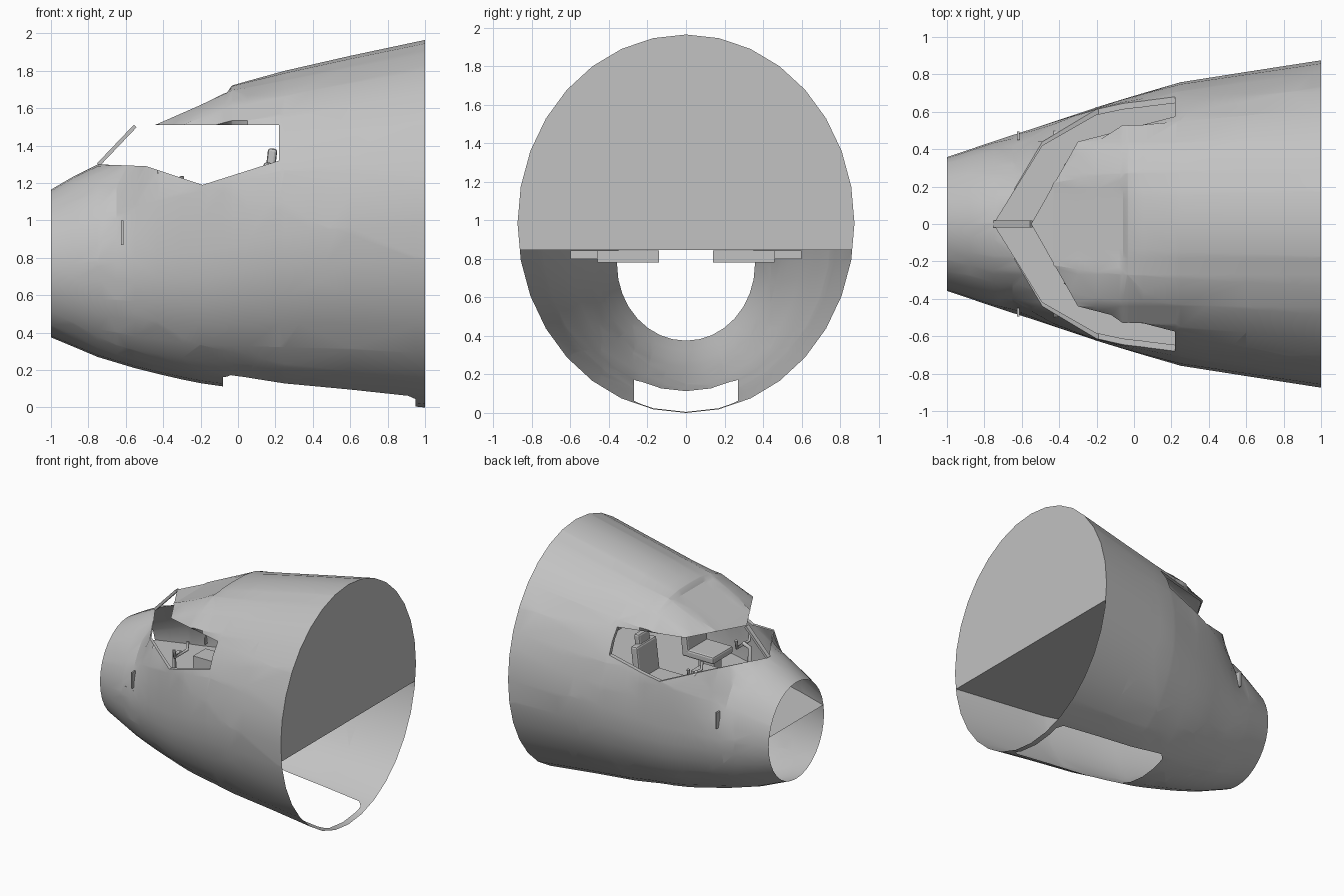
import bpy, bmesh, math
from mathutils import Vector

if "Cube" in bpy.data.objects:
    bpy.data.objects.remove(bpy.data.objects["Cube"])

grey = bpy.data.materials.new("plain_grey")
grey.diffuse_color = (0.54, 0.54, 0.54, 1)
grey.use_nodes = True
grey.node_tree.nodes["Principled BSDF"].inputs["Base Color"].default_value = grey.diffuse_color
FLOOR = 0.845
SEG = 32

# hull stations: x, half width, bottom, widest height, top, upper squareness
STATIONS = [
    (-1.0, .358, .375, .77, 1.165, 2), (-.88, .398, .325, .77, 1.235, 2),
    (-.75, .442, .27, .775, 1.30, 2), (-.65, .475, .24, .78, 1.405, 1.65),
    (-.55, .507, .21, .79, 1.513, 1.95), (-.43, .547, .18, .81, 1.535, 2.9),
    (-.3, .59, .15, .82, 1.58, 3.8), (-.2, .624, .13, .83, 1.625, 3.7),
    (-.06, .667, .11, .86, 1.70, 3), (-.03, .676, .107, .865, 1.722, 2.8),
    (.05, .70, .10, .88, 1.745, 2.5), (.25, .758, .07, .93, 1.80, 2.15),
    (.6, .813, .04, .96, 1.88, 2.05), (1.0, .875, 0, .985, 1.965, 2)]
# side profile of the window openings (x, z)
WINDOW = [(-.8, 1.30), (-.49, 1.29), (-.19, 1.19), (.22, 1.32), (.22, 1.51), (-.8, 1.51)]


def finish(bm, name, angle=None):
    me = bpy.data.meshes.new(name)
    bm.to_mesh(me)
    bm.free()
    ob = bpy.data.objects.new(name, me)
    bpy.context.collection.objects.link(ob)
    me.materials.append(grey)
    if angle:
        bpy.ops.object.select_all(action='DESELECT')
        bpy.context.view_layer.objects.active = ob
        ob.select_set(True)
        bpy.ops.object.shade_smooth_by_angle(angle=math.radians(angle))
    return ob


def section(st):
    x, b, bot, c, top, k = st
    pts = []
    for i in range(SEG):
        a = 2 * math.pi * i / SEG
        cy, s = math.cos(a), math.sin(a)
        e, h = (k, top - c) if s >= 0 else (2, c - bot)
        r = (abs(cy) ** e + abs(s) ** e) ** (-1 / e)
        pts.append((x, b * r * cy, c + h * r * s))
    return pts


def cut(bm, co, no, clear=False):
    bmesh.ops.bisect_plane(bm, geom=bm.verts[:] + bm.edges[:] + bm.faces[:], dist=1e-5,
                           plane_co=co, plane_no=no, clear_inner=clear)


def inside(px, pz, poly):
    hit = False
    for (x1, z1), (x2, z2) in zip(poly, poly[1:] + poly[:1]):
        if (z1 > pz) != (z2 > pz) and px < (x2 - x1) * (pz - z1) / (z2 - z1) + x1:
            hit = not hit
    return hit


def box(name, lo, hi, tilt=0, bevel=0):
    lo, hi = Vector(lo), Vector(hi)
    bm = bmesh.new()
    bmesh.ops.create_cube(bm, size=1)
    for v in bm.verts:
        v.co = Vector(v.co[i] * (hi - lo)[i] for i in range(3))
    if bevel:
        bmesh.ops.bevel(bm, geom=bm.edges[:], offset=bevel, segments=2, affect='EDGES', profile=.5)
    ob = finish(bm, name)
    ob.location = (lo + hi) / 2
    ob.rotation_euler[1] = tilt
    return ob


def tube(name, pts, r):
    cu = bpy.data.curves.new(name, 'CURVE')
    cu.dimensions = '3D'
    cu.bevel_depth, cu.bevel_resolution, cu.use_fill_caps = r, 2, True
    sp = cu.splines.new('POLY')
    sp.points.add(len(pts) - 1)
    for p, q in zip(sp.points, pts):
        p.co = (*q, 1)
    ob = bpy.data.objects.new(name, cu)
    bpy.context.collection.objects.link(ob)
    cu.materials.append(grey)


# fuselage shell, lofted through the stations
bm = bmesh.new()
rings = [[bm.verts.new(p) for p in section(s)] for s in STATIONS]
for r1, r2 in zip(rings, rings[1:]):
    for i in range(SEG):
        j = (i + 1) % SEG
        bm.faces.new((r1[i], r1[j], r2[j], r2[i]))

# window openings
for (x1, z1), (x2, z2) in zip(WINDOW[:-1], WINDOW[1:]):
    cut(bm, (x1, 0, z1), (z1 - z2, 0, x2 - x1))
cut(bm, (0, .44, 0), (0, 1, 0))
cut(bm, (0, -.44, 0), (0, 1, 0))
gone = [f for f in bm.faces if inside(f.calc_center_median().x, f.calc_center_median().z, WINDOW)]
bmesh.ops.delete(bm, geom=gone, context='FACES')
rim = [e for e in bm.edges if e.is_boundary and all(v.co.z > 1.185 and -.8 < v.co.x < .5 for v in e.verts)]
# straighten the rims into a two-pane windscreen and flat side windows
for v in {v for e in rim for v in e.verts}:
    x, y, z = v.co
    s, a = (1 if y >= 0 else -1), abs(y)
    if z > 1.505:
        if a < .441:
            v.co.x = -.55 + .25 * a / .44
        else:
            v.co.y = s * (.44 + (x + .3) * .26)
    elif x < -.2:
        if a < .441:
            v.co.x = -.75 + .26 * a / .44
            v.co.z = 1.30 - .01 * a / .44
        else:
            v.co.x = max(x, -.49)
            v.co.y = s * (.44 + (v.co.x + .49) * .6)
            v.co.z = 1.29 - (v.co.x + .49) / 3
# reveals around the openings
for v in bmesh.ops.extrude_edge_only(bm, edges=rim)["geom"]:
    if isinstance(v, bmesh.types.BMVert):
        v.co.y *= 0.95

# belly bay cut-out with chamfered corners
for co, no in [((-.08, 0, 0), (1, 0, 0)), ((.95, 0, 0), (1, 0, 0)),
               ((0, .27, 0), (0, 1, 0)), ((0, -.27, 0), (0, 1, 0))]:
    cut(bm, co, no)
for s in (-1, 1):
    cut(bm, (-.08, s * .23, 0), (1, -s, 0))
    cut(bm, (.95, s * .23, 0), (1, s, 0))
gone = []
for f in bm.faces:
    c = f.calc_center_median()
    y = abs(c.y)
    if c.z < .4 and -.08 < c.x < .95 and y < .27 and y - c.x < .31 and y + c.x < 1.18:
        gone.append(f)
bmesh.ops.delete(bm, geom=gone, context='FACES')

# flat sunken roof panel
for co, no in [((-.06, 0, 0), (1, 0, 0)), ((-.035, 0, 0), (1, 0, 0)),
               ((0, .185, 0), (0, 1, 0)), ((0, -.185, 0), (0, 1, 0))]:
    cut(bm, co, no)
for v in bm.verts:
    if v.co.z > 1.512 and abs(v.co.y) < .186 and v.co.x < -.05:
        v.co.z = min(v.co.z, max(1.51, 1.51 + (v.co.x + .43) * .46))
bmesh.ops.remove_doubles(bm, verts=bm.verts[:], dist=1e-4)
bmesh.ops.recalc_face_normals(bm, faces=bm.faces[:])
finish(bm, "fuselage_shell", 22)

# rear bulkhead
bm = bmesh.new()
bm.faces.new([bm.verts.new(p) for p in section(STATIONS[-1])])
cut(bm, (0, 0, FLOOR), (0, 0, 1), True)
finish(bm, "rear_bulkhead")

# cockpit floor
bm = bmesh.new()
pairs = []
for x, b, bot, c, top, k in STATIONS:
    e, h = (k, top - c) if FLOOR >= c else (2, c - bot)
    w = b * (1 - (abs(FLOOR - c) / h) ** e) ** (1 / e) - .004
    pairs.append((bm.verts.new((x, -w, FLOOR)), bm.verts.new((x, w, FLOOR))))
for p, q in zip(pairs, pairs[1:]):
    bm.faces.new((p[0], q[0], q[1], p[1]))
finish(bm, "floor")

# windscreen centre post
box("centre_post", (-.79, -.018, 1.392), (-.505, .018, 1.412), -math.atan2(.21, .2))
box("centre_pedestal", (-.35, -.08, FLOOR), (-.1, .08, 1.05))

for s, side in ((-1, "right"), (1, "left")):
    def m(x0, y0, z0, x1, y1, z1, name, tilt=0, bevel=0):
        box(side + "_" + name, (x0, min(s * y0, s * y1), z0), (x1, max(s * y0, s * y1), z1), tilt, bevel)
    # wells below the floor
    m(-.58, .14, .78, -.15, .46, FLOOR - .002, "foot_well")
    m(-.15, .46, .80, .05, .60, FLOOR - .002, "console_well")
    # seats
    m(-.12, .18, 1.0, .13, .44, 1.06, "seat_cushion", 0, .015)
    m(.12, .18, 1.0, .18, .44, 1.31, "seat_back", .12, .015)
    m(.155, .24, 1.28, .205, .38, 1.385, "headrest", .12, .015)
    m(-.07, .26, FLOOR, .07, .36, 1.0, "seat_pedestal")
    # control column and yoke
    y = s * .31
    tube(side + "_control_column", [(-.36, y, FLOOR), (-.36, y, 1.16), (-.3, y, 1.18)], .016)
    tube(side + "_yoke", [(-.3, y - .09, 1.235), (-.3, y - .08, 1.17), (-.3, y + .08, 1.17),
                          (-.3, y + .09, 1.235)], .012)
    # thin blade outside by the nose
    m(-.625, .45, .87, -.612, .495, 1.0, "hull_blade")
